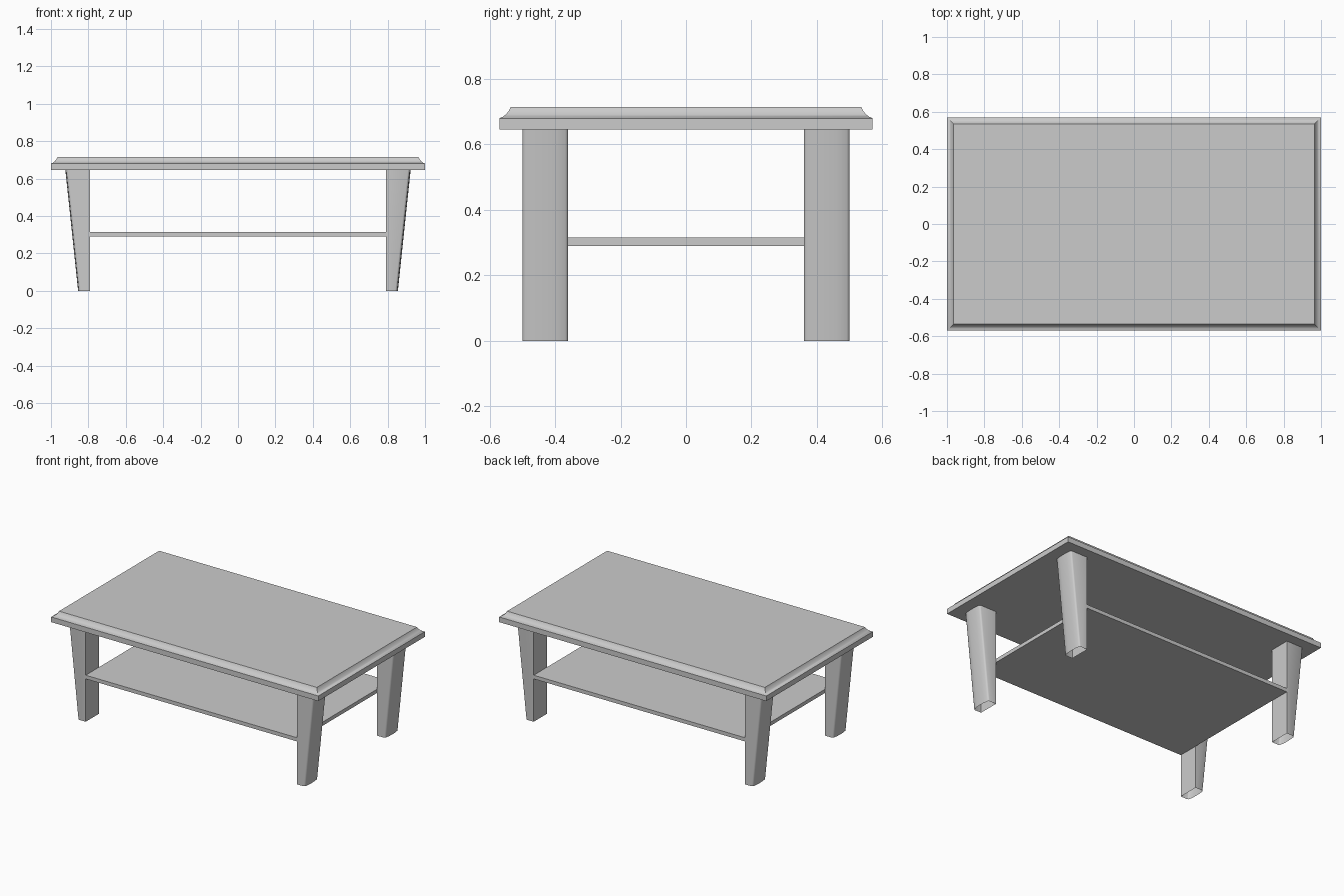
import bpy, bmesh, math

if "Cube" in bpy.data.objects:
    bpy.data.objects.remove(bpy.data.objects["Cube"])


def make_object(name, bm):
    bmesh.ops.remove_doubles(bm, verts=bm.verts, dist=1e-6)
    bmesh.ops.recalc_face_normals(bm, faces=bm.faces)
    mesh = bpy.data.meshes.new(name)
    bm.to_mesh(mesh)
    bm.free()
    obj = bpy.data.objects.new(name, mesh)
    bpy.context.collection.objects.link(obj)
    bpy.ops.object.select_all(action='DESELECT')
    obj.select_set(True)
    bpy.context.view_layer.objects.active = obj
    bpy.ops.object.shade_smooth_by_angle(angle=math.radians(35))
    return obj


def loft(bm, rings, caps=True):
    """Skin a stack of closed rings, optionally closing both ends."""
    loops = [[bm.verts.new(p) for p in ring] for ring in rings]
    for a, b in zip(loops, loops[1:]):
        n = len(a)
        for i in range(n):
            j = (i + 1) % n
            bm.faces.new((a[i], a[j], b[j], b[i]))
    if caps:
        bm.faces.new(loops[0][::-1])
        bm.faces.new(loops[-1])


def rectangle(hx, hy, z):
    return [(-hx, -hy, z), (hx, -hy, z), (hx, hy, z), (-hx, hy, z)]


# Table top: straight lower edge, concave moulded upper edge (inset, height)
edge = [(0, .645), (0, .68), (.011, .685), (.020, .692),
        (.028, .702), (.032, .709), (.035, .715)]
bm = bmesh.new()
loft(bm, [rectangle(1 - d, .57 - d, z) for d, z in edge])
make_object("table_top", bm)

# Lower shelf between the legs
bm = bmesh.new()
loft(bm, [rectangle(.79, .50, .29), rectangle(.79, .50, .315)])
make_object("lower_shelf", bm)

# Tapered legs: flat inner sides, rounded outer edges, gently bowed outer face
bow = [(.015, .36), (.009, .363), (.005, .369), (.001, .40), (0, .43),
       (.001, .46), (.005, .491), (.009, .497), (.015, .50)]


def leg_ring(outer, z):
    return [(.79, .36, z)] + [(outer - d, y, z) for d, y in bow] + [(.79, .50, z)]


bm = bmesh.new()
loft(bm, [leg_ring(.855, 0), leg_ring(.923, .645)], caps=False)
legs = make_object("legs", bm)
mirror = legs.modifiers.new("mirror", 'MIRROR')
mirror.use_axis = (True, True, False)
mirror.use_mirror_merge = False
